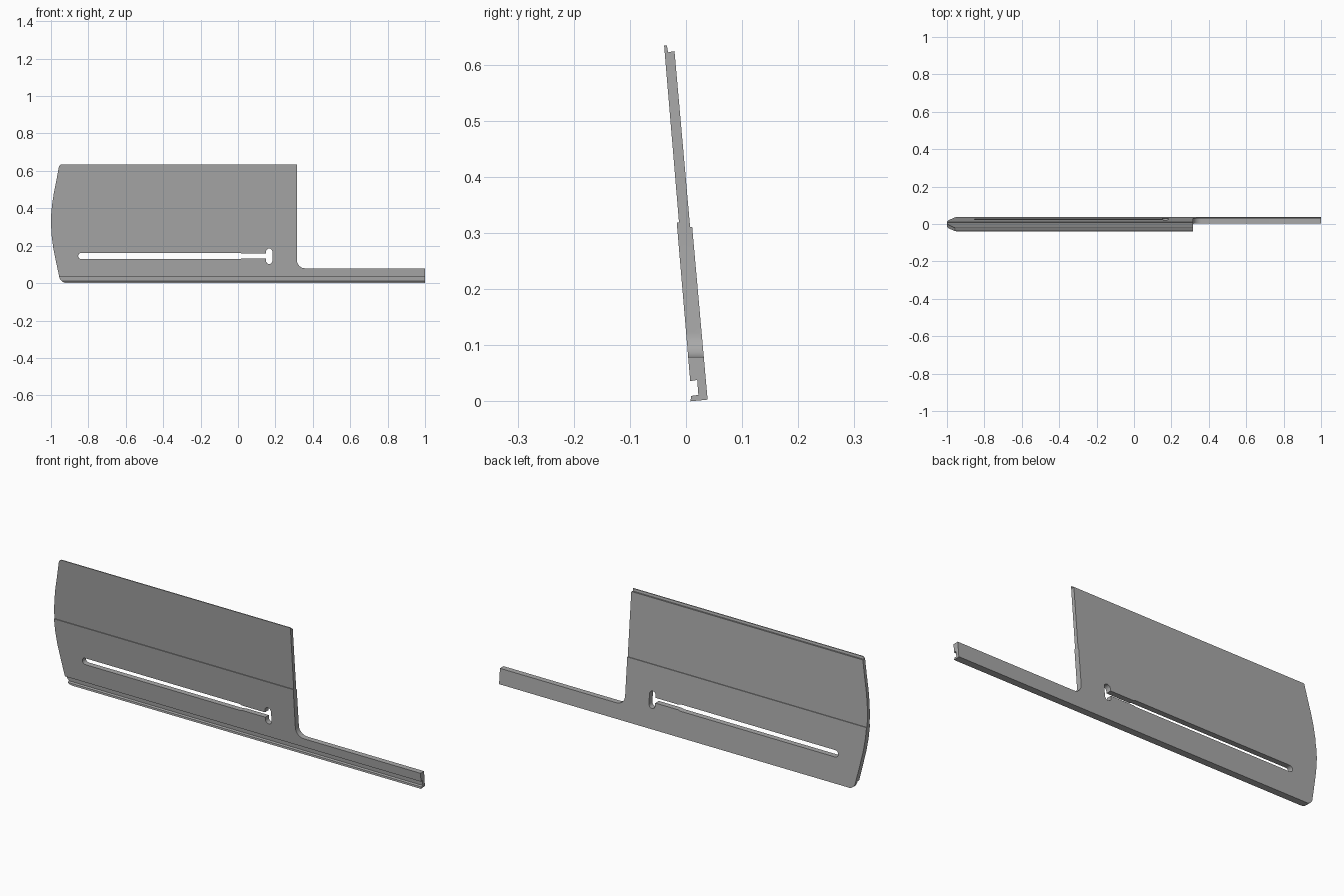
import bpy, bmesh
from math import sin, cos, radians
from mathutils import Vector

if "Cube" in bpy.data.objects:
    bpy.data.objects.remove(bpy.data.objects["Cube"])

steel = bpy.data.materials.new("grey_metal")
steel.use_nodes = True
steel.diffuse_color = (0.4, 0.4, 0.4, 1)
steel.node_tree.nodes["Principled BSDF"].inputs["Base Color"].default_value = (0.4, 0.4, 0.4, 1)


def prism(name, points, depth):
    """Closed prism from 3D points in one plane, swept along depth."""
    bm = bmesh.new()
    face = bm.faces.new([bm.verts.new(p) for p in points])
    moved = bmesh.ops.extrude_face_region(bm, geom=[face])["geom"]
    bmesh.ops.translate(bm, vec=depth, verts=[v for v in moved if isinstance(v, bmesh.types.BMVert)])
    bmesh.ops.recalc_face_normals(bm, faces=bm.faces)
    mesh = bpy.data.meshes.new(name)
    bm.to_mesh(mesh)
    bm.free()
    mesh.materials.append(steel)
    obj = bpy.data.objects.new(name, mesh)
    bpy.context.collection.objects.link(obj)
    return obj


def arc(cx, cz, r, start, end, steps=8):
    angles = [radians(start + (end - start) * i / steps) for i in range(steps + 1)]
    return [(cx + r * cos(a), cz + r * sin(a)) for a in angles]


def cutter(name, outline):
    obj = prism(name, [(x, -0.3, z) for x, z in outline], Vector((0, 0.6, 0)))
    obj.hide_render = True
    return obj


def cut(target, tool, operation):
    mod = target.modifiers.new(tool.name, "BOOLEAN")
    mod.object, mod.operation, mod.solver = tool, operation, "EXACT"
    bpy.context.view_layer.objects.active = target
    bpy.ops.object.modifier_apply(modifier=mod.name)
    bpy.data.objects.remove(tool)


# Leaning section: hooked bottom lip, mid-height offset, rebated top edge
section = [(0.008, 0), (0.0385, 0.003), (0.011, 0.311), (0.0073, 0.311),
           (-0.0205, 0.624), (-0.032, 0.622), (-0.034, 0.634), (-0.039, 0.634),
           (-0.0125, 0.319), (-0.0165, 0.319), (0.0075, 0.036), (0.020, 0.038),
           (0.022, 0.0115), (0.009, 0.0095)]
plate = prism("slotted_panel", [(-1.02, y, z) for y, z in section], Vector((2.02, 0, 0)))

# Silhouette: bowed left side, rounded corners, long arm with inner fillet
bow = [(-0.957, 0.04), (-0.972, 0.11), (-0.988, 0.19), (-0.996, 0.25), (-0.9995, 0.31),
       (-0.9995, 0.36), (-0.994, 0.42), (-0.985, 0.48), (-0.971, 0.55)]
outline = ([(1.1, -0.1), (1.1, 0.079), (0.359, 0.079)]
           + arc(0.359, 0.123, 0.044, 270, 180) + [(0.315, 0.7), (-0.943, 0.7)]
           + arc(-0.943, 0.619, 0.015, 90, 168, 4) + bow[::-1]
           + arc(-0.915, 0.042, 0.042, 190, 270) + [(-0.915, -0.1)])
cut(plate, cutter("outline_cutter", outline), "INTERSECT")

# Keyed slot: rounded left end, narrowed neck, upright keyhole
slot = (arc(-0.838, 0.145, 0.0165, 90, 270) + [(0.01, 0.1285), (0.025, 0.132), (0.15, 0.132)]
        + arc(0.167, 0.119, 0.017, 180, 360) + arc(0.167, 0.168, 0.017, 0, 180)
        + [(0.15, 0.157), (0.025, 0.157), (0.01, 0.1615)])
cut(plate, cutter("slot_cutter", slot), "DIFFERENCE")

# Smooth the rounded corners while keeping hard edges
bpy.ops.object.select_all(action="DESELECT")
plate.select_set(True)
bpy.context.view_layer.objects.active = plate
bpy.ops.object.shade_smooth_by_angle(angle=radians(25))
